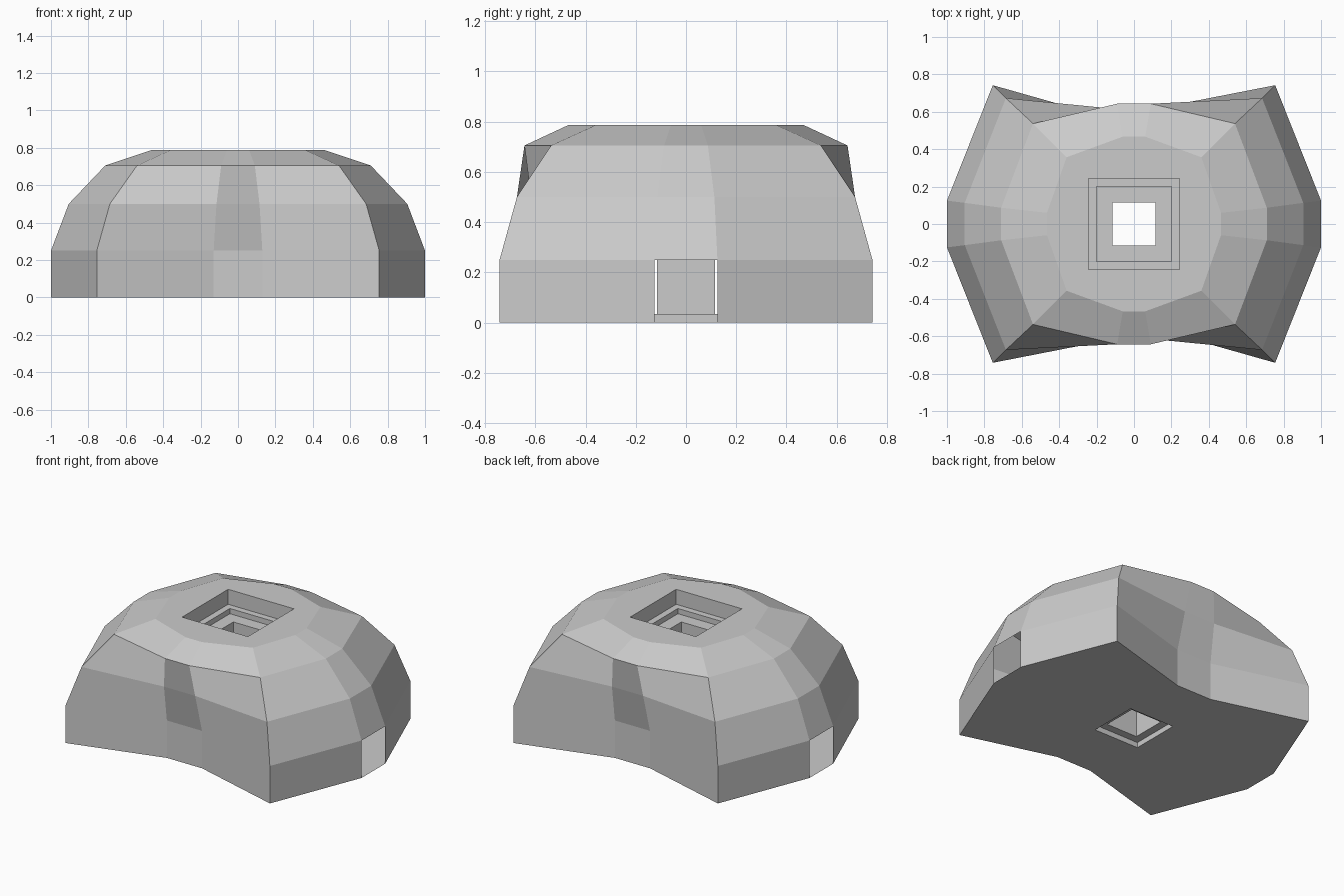
import bpy, bmesh

if "Cube" in bpy.data.objects:
    bpy.data.objects.remove(bpy.data.objects["Cube"])


def finish(name, bm):
    mesh = bpy.data.meshes.new(name)
    bm.to_mesh(mesh)
    bm.free()
    obj = bpy.data.objects.new(name, mesh)
    bpy.context.collection.objects.link(obj)
    return obj


def add_ring(bm, pts, z):
    return [bm.verts.new((x, y, z)) for x, y in pts]


def square(h):
    return [(h, h), (-h, h), (-h, -h), (h, -h)]


def twelve_gon(quarter):
    # mirror three first-quadrant points into a full counter-clockwise outline
    rev = quarter[::-1]
    return (quarter + [(-x, y) for x, y in rev]
            + [(-x, -y) for x, y in quarter] + [(x, -y) for x, y in rev])


def bridge(bm, low, high, skip=()):
    n = len(low)
    for i in range(n):
        if i not in skip:
            j = (i + 1) % n
            bm.faces.new((low[i], low[j], high[j], high[i]))


def fill_with_hole(bm, outer, inner, nz):
    edges = []
    for ring in (outer, inner):
        for a, b in zip(ring, ring[1:] + ring[:1]):
            edges.append(bm.edges.get((a, b)) or bm.edges.new((a, b)))
    res = bmesh.ops.triangle_fill(bm, edges=edges, use_beauty=True,
                                  use_dissolve=False, normal=(0, 0, nz))
    for f in res["geom"]:
        if isinstance(f, bmesh.types.BMFace):
            f.normal_update()
            if f.normal.z * nz < 0:
                f.normal_flip()


# Dome shell: per level, height then side, corner and waist points
levels = [
    (0.0,   [(1.0, 0.125), (0.755, 0.742), (0.13, 0.565)]),
    (0.25,  [(1.0, 0.125), (0.755, 0.742), (0.13, 0.565)]),
    (0.50,  [(0.905, 0.113), (0.685, 0.673), (0.115, 0.617)]),
    (0.705, [(0.71, 0.087), (0.54, 0.537), (0.09, 0.643)]),
    (0.787, [(0.465, 0.06), (0.36, 0.357), (0.06, 0.467)]),
]
bm = bmesh.new()
rings = [add_ring(bm, twelve_gon(q), z) for z, q in levels]
for k in range(4):
    # leave the two side doorways open at ground level
    bridge(bm, rings[k], rings[k + 1], skip=(5, 11) if k == 0 else ())
fill_with_hole(bm, rings[-1], add_ring(bm, square(0.243), 0.787), 1)
fill_with_hole(bm, rings[0], add_ring(bm, square(0.167), 0.0), -1)
finish("dome_shell", bm)

# Stepped square shaft running from the roof opening through the floor
bm = bmesh.new()
profile = [(0.243, 0.787), (0.243, 0.687), (0.2, 0.687), (0.2, 0.652),
           (0.115, 0.652), (0.115, 0.035), (0.167, 0.035), (0.167, 0.0)]
shaft = [add_ring(bm, square(h), z) for h, z in profile]
for a, b in zip(shaft, shaft[1:]):
    bridge(bm, a, b)
finish("central_shaft", bm)
